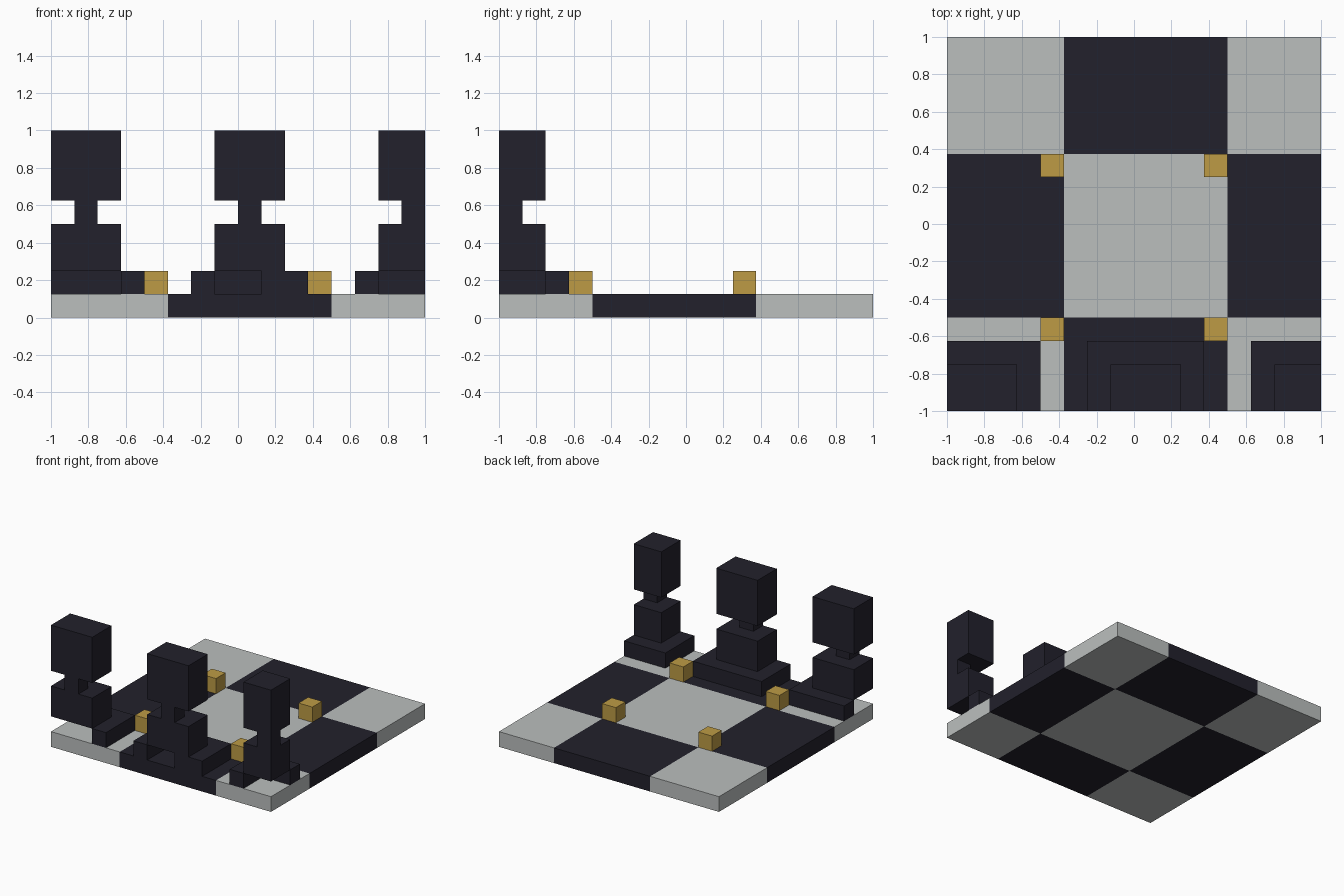
import bpy
import bmesh
from mathutils import Vector

if "Cube" in bpy.data.objects:
    bpy.data.objects.remove(bpy.data.objects["Cube"], do_unlink=True)

U = 0.125  # every block sits on a grid of this step


def make_material(name, colour):
    mat = bpy.data.materials.new(name)
    mat.use_nodes = True
    mat.diffuse_color = (*colour, 1)
    mat.node_tree.nodes["Principled BSDF"].inputs["Base Color"].default_value = (*colour, 1)
    return mat


dark = make_material("dark navy", (0.016, 0.015, 0.025))
pale = make_material("pale grey", (0.497, 0.521, 0.515))
gold = make_material("gold", (0.51, 0.33, 0.06))


def blocks(name, mat, *boxes):
    """One object made of boxes, each given as x, y and z ranges in grid steps."""
    bm = bmesh.new()
    for ranges in boxes:
        low = Vector([r[0] for r in ranges]) * U
        high = Vector([r[1] for r in ranges]) * U
        for v in bmesh.ops.create_cube(bm, size=1)["verts"]:
            for i in range(3):
                v.co[i] = high[i] if v.co[i] > 0 else low[i]
    mesh = bpy.data.meshes.new(name)
    bm.to_mesh(mesh)
    bm.free()
    mesh.materials.append(mat)
    obj = bpy.data.objects.new(name, mesh)
    bpy.context.collection.objects.link(obj)
    return obj


# Checkered board
columns = {"right": (-8, -3), "middle": (-3, 4), "left": (4, 8)}
rows = {"front": (-8, -4), "centre": (-4, 3), "back": (3, 8)}
for i, (col, xs) in enumerate(columns.items()):
    for j, (row, ys) in enumerate(rows.items()):
        blocks(f"tile_{row}_{col}", dark if (i + j) % 2 else pale, (xs, ys, (0, 1)))

# Gold corner studs around the middle tile
for row, y in (("front", -5), ("back", 2)):
    for side, x in (("right", -4), ("left", 3)):
        blocks(f"stud_{row}_{side}", gold, ((x, x + 1), (y, y + 1), (1, 2)))


# Pieces along the front edge: hollow base, body, neck and head
def piece(side, base, hollow, body, neck):
    walls = [(base, (-6, -5), (1, 2))]
    for xs in ((base[0], hollow[0]), (hollow[1], base[1])):
        if xs[1] > xs[0]:
            walls.append((xs, (-8, -6), (1, 2)))
    blocks(f"piece_base_{side}", dark, *walls)
    blocks(f"piece_body_{side}", dark, (body, (-8, -6), (2, 4)))
    blocks(f"piece_neck_{side}", dark, (neck, (-8, -7), (4, 5)))
    blocks(f"piece_head_{side}", dark, (body, (-8, -6), (5, 8)))


piece("right", base=(-8, -4), hollow=(-8, -5), body=(-8, -5), neck=(-7, -6))
piece("middle", base=(-2, 3), hollow=(-1, 1), body=(-1, 2), neck=(0, 1))
piece("left", base=(5, 8), hollow=(6, 8), body=(6, 8), neck=(7, 8))
